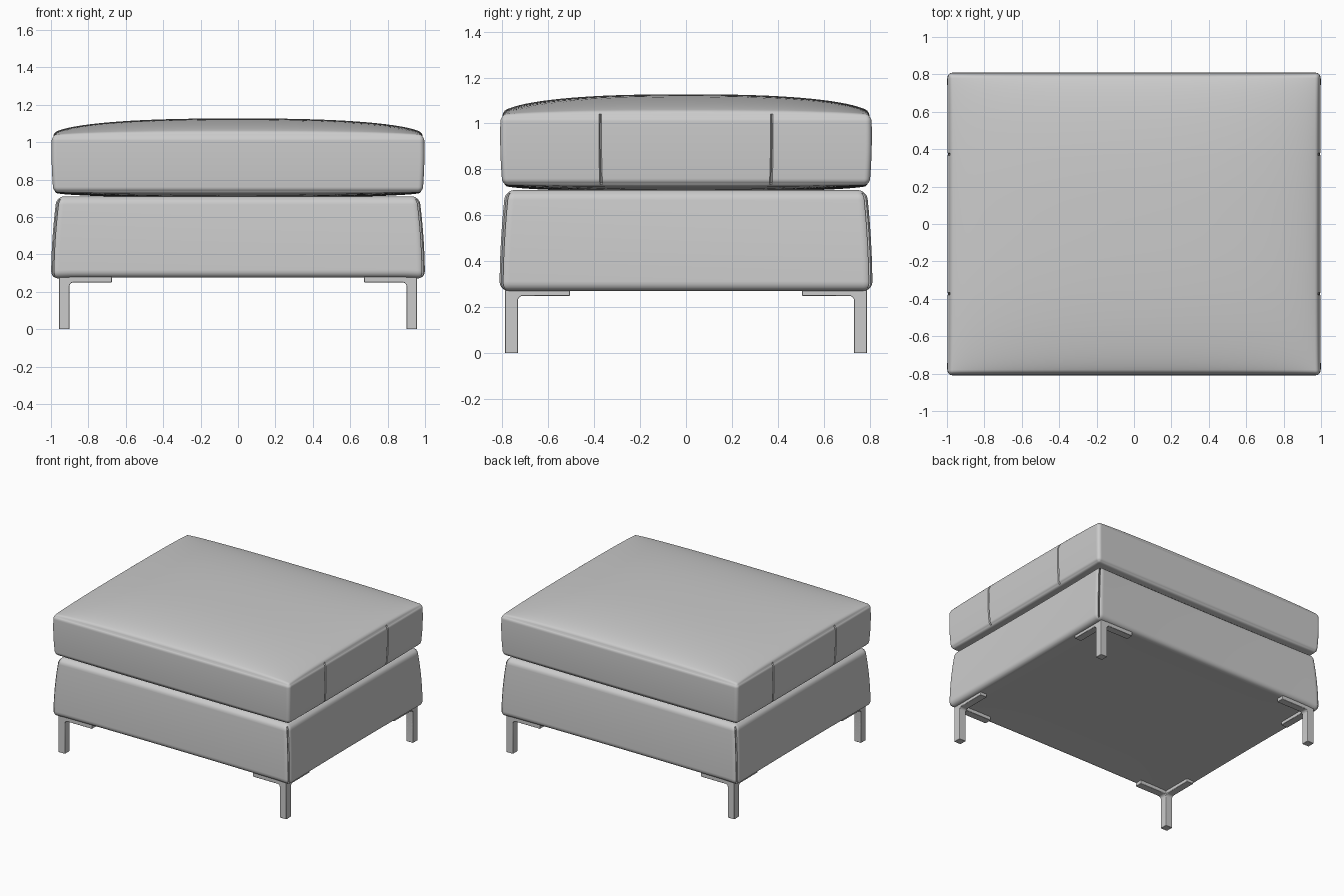
import bpy
import bmesh
import math
from mathutils import Vector

cube = bpy.data.objects.get("Cube")
if cube:
    bpy.data.objects.remove(cube, do_unlink=True)


def make_material(name, value):
    mat = bpy.data.materials.new(name)
    mat.use_nodes = True
    color = (value, value, value, 1)
    mat.diffuse_color = color
    bsdf = mat.node_tree.nodes["Principled BSDF"]
    bsdf.inputs["Base Color"].default_value = color
    bsdf.inputs["Roughness"].default_value = 0.7
    return mat


GREY = make_material("soft grey", 0.6)


def finish(bm, name, angle):
    bmesh.ops.recalc_face_normals(bm, faces=bm.faces)
    mesh = bpy.data.meshes.new(name)
    bm.to_mesh(mesh)
    bm.free()
    mesh.materials.append(GREY)
    mesh.shade_smooth()
    mesh.set_sharp_from_angle(angle=math.radians(angle))
    obj = bpy.data.objects.new(name, mesh)
    bpy.context.collection.objects.link(obj)
    return obj


def samples(h, r, n, extra=()):
    """Positions along one axis, denser towards the rounded edges."""
    core = [(h - r) * math.sin(math.pi / 2 * i / n) for i in range(n + 1)]
    edge = [h - r + r * k / 4 for k in range(1, 5)]
    half = core + edge + list(extra)
    return sorted({round(s * t, 5) for t in half for s in (-1, 1)})


def padded_block(name, half, r, counts, shape, seams=()):
    """Rounded box made of six grids, then reshaped by a rule."""
    axes = [samples(half[i], r, counts[i], seams if i == 1 else ()) for i in range(3)]
    core = [h - r for h in half]
    bm = bmesh.new()

    def place(p):
        c = Vector([max(-k, min(k, v)) for v, k in zip(p, core)])
        d = Vector(p) - c
        if d.length > 0:
            d *= max(abs(v) for v in d) / d.length
        return shape(c + d, [v / h for v, h in zip(p, half)], p)

    for a in range(3):
        b, c = (a + 1) % 3, (a + 2) % 3
        for sign in (-1, 1):
            rows = []
            for s in axes[b]:
                row = []
                for t in axes[c]:
                    p = [0, 0, 0]
                    p[a], p[b], p[c] = sign * half[a], s, t
                    row.append(bm.verts.new(place(p)))
                rows.append(row)
            for r0, r1 in zip(rows, rows[1:]):
                for j in range(len(r0) - 1):
                    bm.faces.new((r0[j], r1[j], r1[j + 1], r0[j + 1]))
    bmesh.ops.remove_doubles(bm, verts=bm.verts, dist=0.00005)
    return finish(bm, name, 40)


def crown(t):
    return math.sqrt(max(0, 1 - abs(t) ** 2.5))


# Seat cushion: crowned top, sagging underside, two stitched seams per side
SEAM = 0.375


def cushion_shape(q, n, p):
    u, v, w = n
    inset = 0.005 * w * w + 0.004 * (1 - w)
    q.x -= math.copysign(inset, u) * abs(u)
    q.y -= math.copysign(inset, v) * abs(v)
    if abs(u) > 0.999 and abs(abs(p[1]) - SEAM) < 0.001:
        q.x -= math.copysign(0.015, u)
    puff = crown(u) * crown(v)
    if w > 0.999:
        q.z += 0.092 * puff
    elif w < -0.999:
        q.z -= 0.03 * puff
    q.z += 0.884
    return q


padded_block("seat_cushion", (1.0, 0.812, 0.151), 0.025, (20, 20, 6),
             cushion_shape, (SEAM - 0.006, SEAM, SEAM + 0.006))


# Upholstered base: narrower at the top, with a stitched groove on each corner
def base_shape(q, n, p):
    u, v, w = n
    t = (w + 1) / 2
    bow = 0.008
    q.x -= u * (0.03 * t * t + bow * (1 - v * v))
    q.y -= v * (0.025 * t * t + bow * (1 - u * u))
    if abs(u) > 0.999 and abs(v) > 0.999:
        q.x -= math.copysign(0.014, u)
        q.y -= math.copysign(0.014, v)
    q.z += 0.49 + 0.012 * (1 - t) * (1 - max(abs(u), abs(v) * 0.9) ** 4)
    return q


padded_block("upholstered_base", (1.0, 0.812, 0.22), 0.04, (14, 14, 8), base_shape)


# Legs: a square post with two mounting arms, each with a curved inner corner
LEG_X, LEG_Y, WIDTH, TOP, ARM = 0.957, 0.787, 0.056, 0.29, 0.25


def arm_profile():
    fillet = 0.02
    pts = [(0, 0), (WIDTH, 0)]
    for k in range(6):
        a = math.pi / 2 * k / 5
        pts.append((WIDTH + fillet * (1 - math.cos(a)),
                    ARM - fillet + fillet * math.sin(a)))
    return pts + [(0.282, ARM), (0.282, TOP), (0, TOP)]


def leg(name, sx, sy):
    bm = bmesh.new()
    for along_x in (True, False):
        verts = []
        for s, z in arm_profile():
            a, b = (s, 0) if along_x else (0, s)
            verts.append(bm.verts.new((sx * (LEG_X - a), sy * (LEG_Y - b), z)))
        face = bm.faces.new(verts)
        out = bmesh.ops.extrude_face_region(bm, geom=[face])
        shift = (0, -sy * WIDTH, 0) if along_x else (-sx * WIDTH, 0, 0)
        moved = [e for e in out["geom"] if isinstance(e, bmesh.types.BMVert)]
        bmesh.ops.translate(bm, verts=moved, vec=shift)
    obj = finish(bm, name, 30)
    soften = obj.modifiers.new("soft edges", "BEVEL")
    soften.width = 0.003
    soften.segments = 2
    soften.limit_method = "ANGLE"


for side, sx in (("left", 1), ("right", -1)):
    for end, sy in (("front", -1), ("back", 1)):
        leg(f"{end}_{side}_leg", sx, sy)
